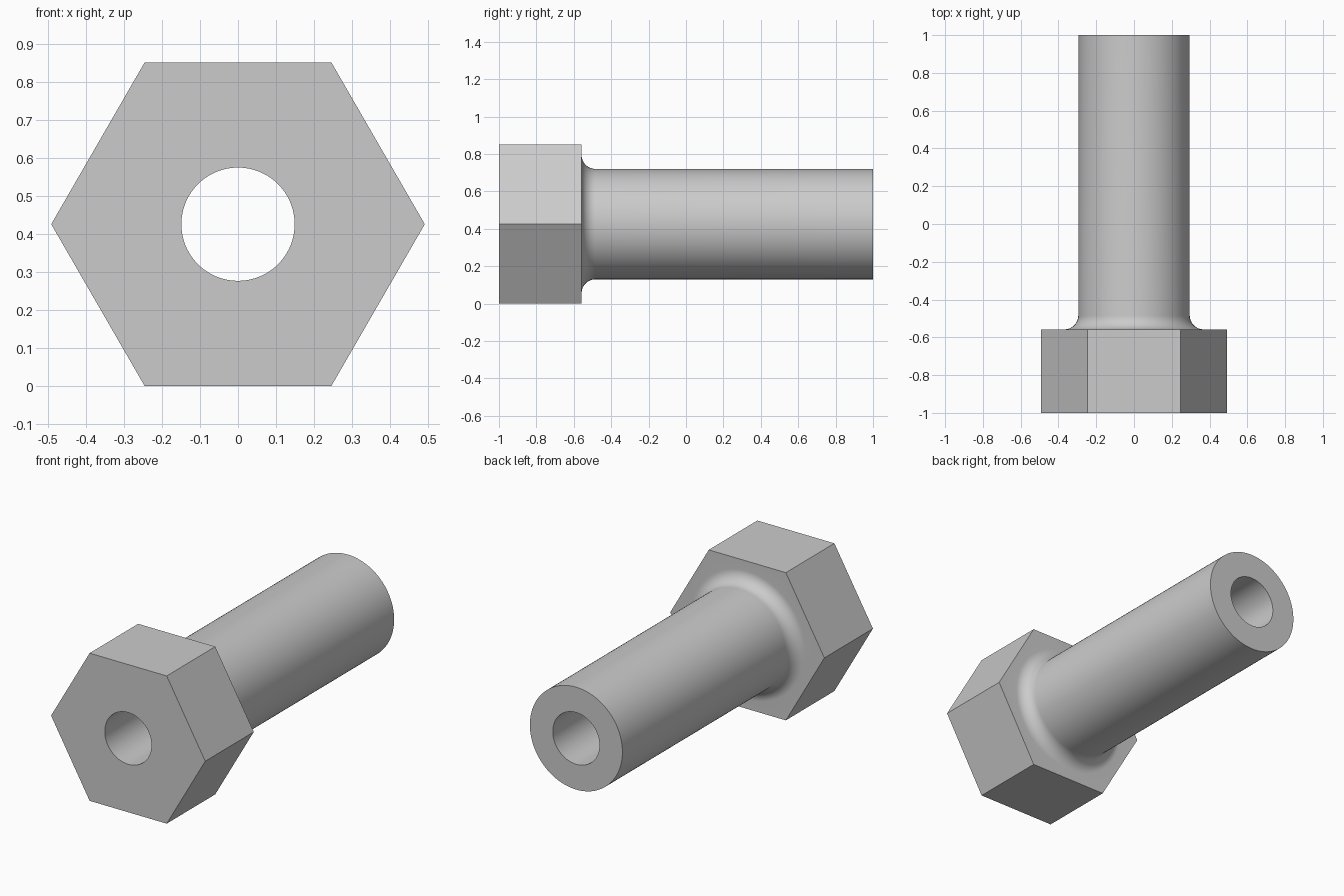
import bpy, bmesh
from math import cos, sin, pi, radians

cube = bpy.data.objects.get("Cube")
if cube:
    bpy.data.objects.remove(cube)

SEGMENTS = 96
FILLET_STEPS = 14
APOTHEM = 0.4255
SHAFT_R, BORE_R, FILLET_R = 0.295, 0.149, 0.074
FRONT, HEAD_BACK, END = -1.0, -0.558, 1.0

grey = bpy.data.materials.new("steel grey")
grey.use_nodes = True
colour = (0.6, 0.6, 0.6, 1)
grey.diffuse_color = colour
grey.node_tree.nodes["Principled BSDF"].inputs["Base Color"].default_value = colour


def hexagon(angle):
    """Radius of the hexagon outline, with corners at multiples of 60 degrees."""
    return APOTHEM / cos(angle % (pi / 3) - pi / 6)


def circle(radius):
    return lambda angle: radius


# Closed section around the wall: bore, hexagonal head, fillet, shaft
section = [(FRONT, circle(BORE_R)), (FRONT, hexagon), (HEAD_BACK, hexagon)]
for i in range(FILLET_STEPS + 1):
    t = pi / 2 * i / FILLET_STEPS
    section.append((HEAD_BACK + FILLET_R * (1 - cos(t)),
                    circle(SHAFT_R + FILLET_R * (1 - sin(t)))))
section += [(END, circle(SHAFT_R)), (END, circle(BORE_R))]

# Loft the section around the long axis
bm = bmesh.new()
angles = [2 * pi * k / SEGMENTS for k in range(SEGMENTS)]
rings = [[bm.verts.new((shape(a) * cos(a), y, APOTHEM + shape(a) * sin(a)))
          for a in angles] for y, shape in section]
for n, ring in enumerate(rings):
    following = rings[(n + 1) % len(rings)]
    for k in range(SEGMENTS):
        j = (k + 1) % SEGMENTS
        bm.faces.new((ring[k], ring[j], following[j], following[k]))
bmesh.ops.recalc_face_normals(bm, faces=bm.faces)

mesh = bpy.data.meshes.new("hollow_hex_bolt")
bm.to_mesh(mesh)
bm.free()
mesh.materials.append(grey)
bolt = bpy.data.objects.new("hollow_hex_bolt", mesh)
bpy.context.collection.objects.link(bolt)

# Smooth round surfaces, crisp hexagon edges and rims
bpy.ops.object.select_all(action="DESELECT")
bolt.select_set(True)
bpy.context.view_layer.objects.active = bolt
bpy.ops.object.shade_smooth_by_angle(angle=radians(30))
